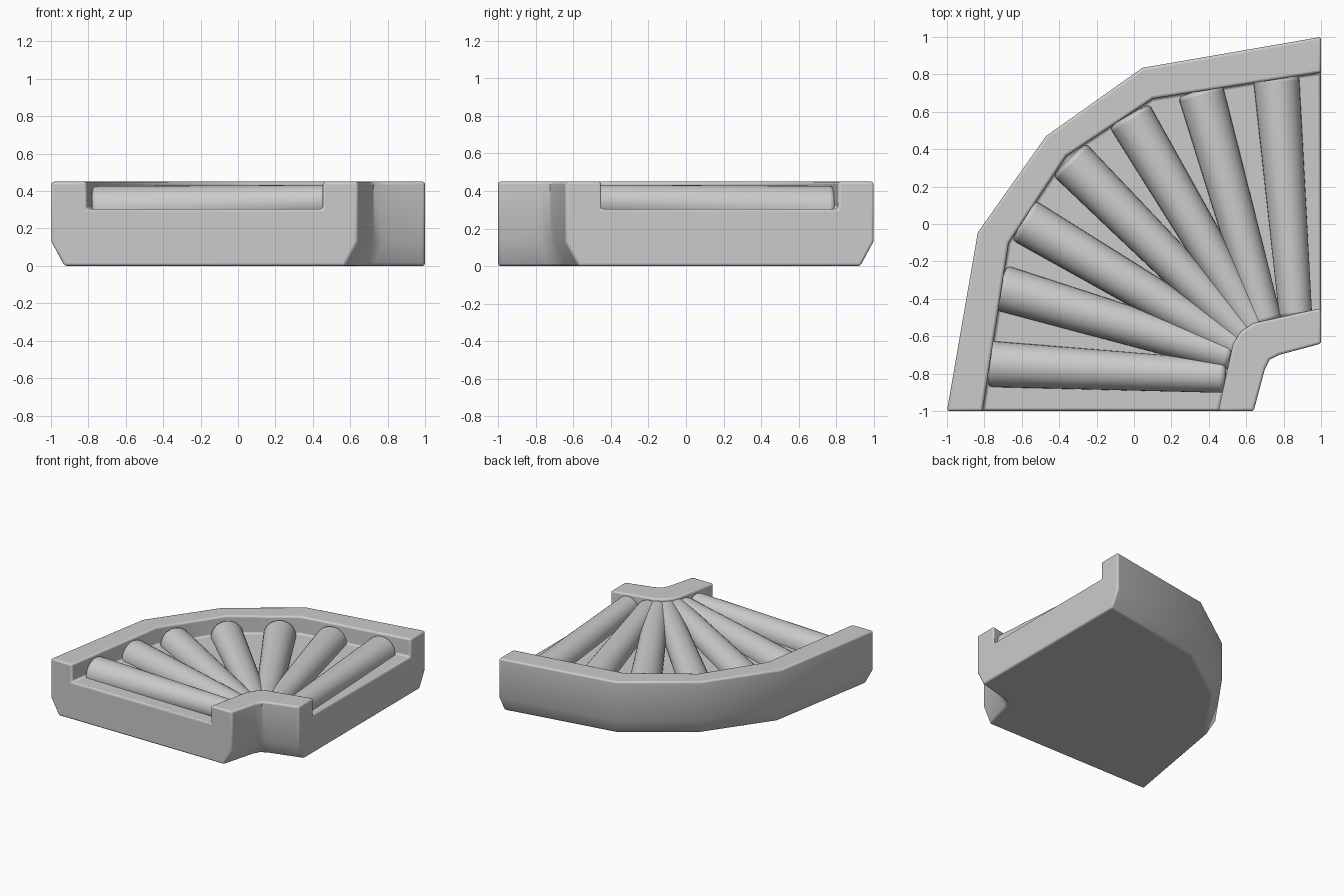
import bpy, bmesh
from mathutils import Vector

if "Cube" in bpy.data.objects:
    bpy.data.objects.remove(bpy.data.objects["Cube"])


def finish(obj, width, segments, limit, smooth):
    """Bevel the hard edges and smooth the shading."""
    bpy.context.collection.objects.link(obj)
    b = obj.modifiers.new("rounded_edges", 'BEVEL')
    b.width, b.segments = width, segments
    b.limit_method, b.angle_limit = 'ANGLE', limit
    bpy.ops.object.select_all(action='DESELECT')
    obj.select_set(True)
    bpy.context.view_layer.objects.active = obj
    bpy.ops.object.shade_smooth_by_angle(angle=smooth)


def mirrored(half):
    """Complete a plan path by mirroring it over the corner's diagonal."""
    return half + [(-y, -x) for x, y in reversed(half[:-1])]


def scaled(path, s):
    """Scale a plan path about the turning corner (1, -1)."""
    return [(1 + (x - 1) * s, -1 + (y + 1) * s) for x, y in path]


# Plan paths of the rail faces, from the front end to the right end
outer = mirrored([(-1, -1), (-0.835, -0.045), (-0.47, 0.47)])
outer_in = mirrored([(-0.81, -1), (-0.67, -0.1), (-0.363, 0.363)])
inner_out = mirrored([(0.45, -1), (0.53, -0.64), (0.573, -0.573)])
inner = mirrored([(0.64, -1), (0.70, -0.775), (0.725, -0.725)])

# Frame: one trough cross-section carried around the bend
TOP, DECK, CHAMFER = 0.45, 0.305, 0.13
section = [(scaled(outer, 0.965), 0), (outer, CHAMFER), (outer, TOP),
           (outer_in, TOP), (outer_in, DECK), (inner_out, DECK),
           (inner_out, TOP), (inner, TOP), (inner, CHAMFER),
           (scaled(inner, 1.19), 0)]
bm = bmesh.new()
rings = [[bm.verts.new((*path[i], z)) for path, z in section] for i in range(5)]
n = len(section)
for a, b in zip(rings, rings[1:]):
    for j in range(n):
        k = (j + 1) % n
        bm.faces.new((a[j], a[k], b[k], b[j]))
bm.faces.new(rings[0])
bm.faces.new(rings[-1])
bmesh.ops.recalc_face_normals(bm, faces=bm.faces)
mesh = bpy.data.meshes.new("corner_frame")
bm.to_mesh(mesh)
bm.free()
finish(bpy.data.objects.new("corner_frame", mesh), 0.014, 3, 0.87, 0.6)

# Tapered rollers fanned between the two rails: outer end, inner end
fan = [((-0.775, -0.748), (0.49, -0.815)),
       ((-0.715, -0.34), (0.52, -0.705)),
       ((-0.59, 0.02), (0.56, -0.66)),
       ((-0.345, 0.345), (0.61, -0.61)),
       ((-0.025, 0.58), (0.65, -0.56)),
       ((0.355, 0.712), (0.705, -0.53)),
       ((0.76, 0.785), (0.865, -0.50))]
for i, (p, q) in enumerate(fan):
    start, end = Vector((*p, 0.304)), Vector((*q, 0.345))
    bm = bmesh.new()
    bmesh.ops.create_cone(bm, cap_ends=True, segments=32, radius1=0.123,
                          radius2=0.088, depth=(end - start).length)
    mesh = bpy.data.meshes.new(f"roller_{i + 1}")
    bm.to_mesh(mesh)
    bm.free()
    roller = bpy.data.objects.new(f"roller_{i + 1}", mesh)
    roller.location = (start + end) / 2
    roller.rotation_euler = (end - start).to_track_quat('Z', 'Y').to_euler()
    finish(roller, 0.025, 3, 0.87, 0.6)
